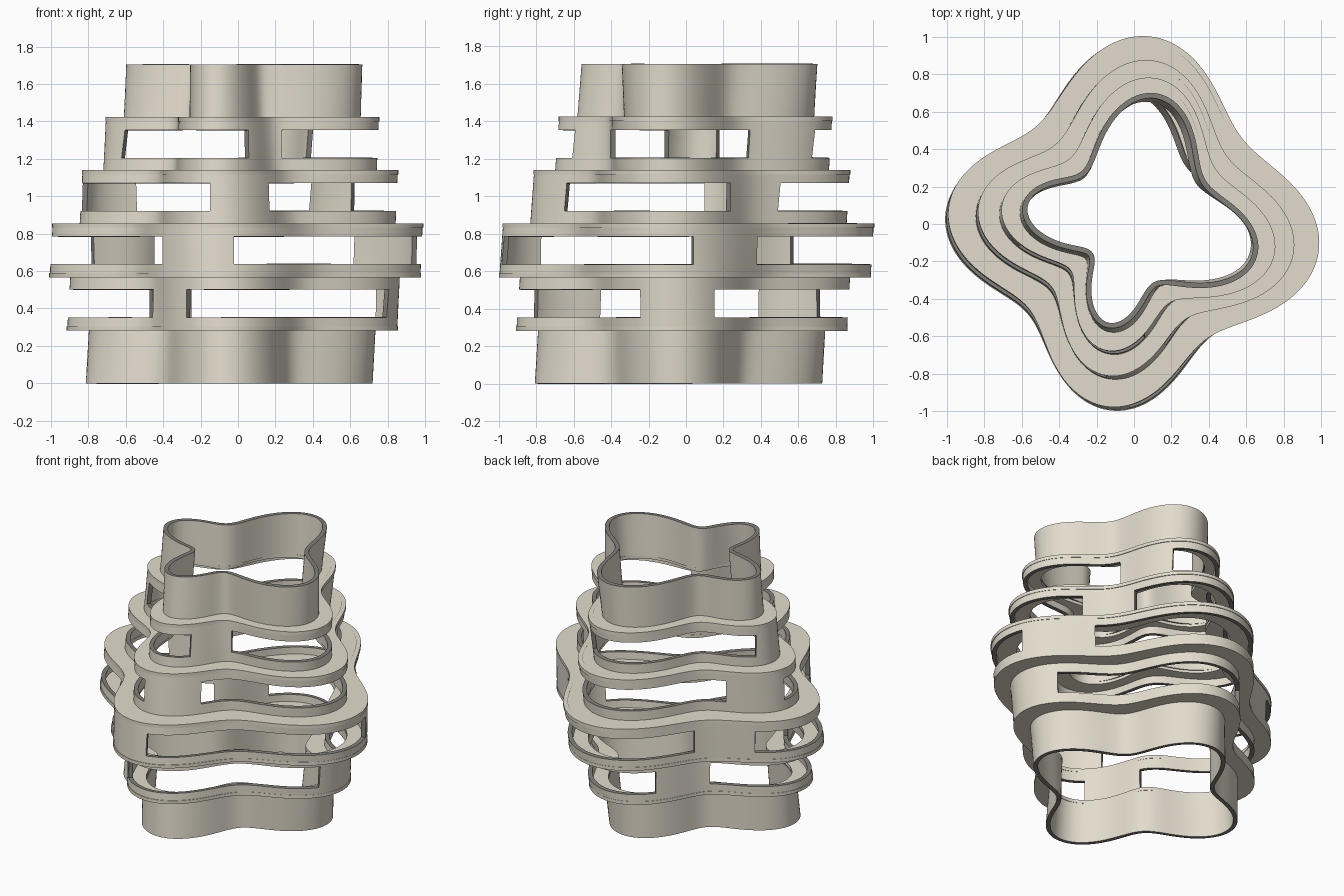
import bpy, bmesh
from math import cos, sin, radians, pi

cube = bpy.data.objects.get("Cube")
if cube:
    bpy.data.objects.remove(cube, do_unlink=True)

STEPS = 240            # segments around each outline
HEIGHT = 1.705
TIER = HEIGHT / 6
WALL = 0.028
PLATE = 0.02
LIP = 0.003            # how far a ledge covers the wall rims
MEAN = [0.634, 0.75, 0.86, 0.715, 0.603, 0.506]   # mean radius per tier
LOBE = 0.133
LEAN = 0.14
AXIS = (-0.047, -0.04)


def flat_material(name, colour):
    mat = bpy.data.materials.new(name)
    mat.use_nodes = True
    mat.diffuse_color = colour
    mat.node_tree.nodes["Principled BSDF"].inputs["Base Color"].default_value = colour
    return mat


stone = flat_material("warm_grey", (0.76, 0.715, 0.605, 1))
edge = flat_material("dark_edge", (0.22, 0.21, 0.19, 1))


def outline(tier, i, z, inset=0.0):
    """Point on the four-lobed outline, leaning and twisting with height."""
    a = 2 * pi * i / STEPS
    t = z / HEIGHT
    twist = radians(1 + 11 * t)
    lean = LEAN * t * cos(a - pi / 4)
    r = MEAN[tier] + LOBE * cos(4 * (a + twist)) + lean - inset
    return (AXIS[0] + r * cos(a), AXIS[1] + r * sin(a), z)


def finish(name, bm, wall=0):
    mesh = bpy.data.meshes.new(name)
    bm.to_mesh(mesh)
    bm.free()
    obj = bpy.data.objects.new(name, mesh)
    bpy.context.collection.objects.link(obj)
    mesh.materials.append(stone)
    bpy.ops.object.select_all(action='DESELECT')
    obj.select_set(True)
    bpy.context.view_layer.objects.active = obj
    if wall:
        # cut edges of the wall take the dark colour
        mesh.materials.append(edge)
        mod = obj.modifiers.new("wall", 'SOLIDIFY')
        mod.thickness = wall
        mod.offset = -1
        mod.material_offset_rim = 1
        bpy.ops.object.modifier_apply(modifier=mod.name)
    bpy.ops.object.shade_smooth_by_angle(angle=radians(35))


def is_pillar(tier, i):
    """Three pillars per tier, stepping round by 18 degrees each tier."""
    deg = (i + 0.5) * 360 / STEPS - 18 * (tier - 1)
    return abs((deg + 60) % 120 - 60) < 13


def tier_wall(tier):
    base = tier * TIER
    windowed = 0 < tier < 5
    levels = [0, 0.068, 0.217, TIER] if windowed else [0, TIER]
    bm = bmesh.new()
    rows = [[bm.verts.new(outline(tier, i, base + h)) for i in range(STEPS)]
            for h in levels]
    for k in range(len(rows) - 1):
        for i in range(STEPS):
            if windowed and k == 1 and not is_pillar(tier, i):
                continue
            j = (i + 1) % STEPS
            bm.faces.new((rows[k][i], rows[k][j], rows[k + 1][j], rows[k + 1][i]))
    kind = "window_tier" if windowed else ("base_tube" if tier == 0 else "top_tube")
    finish(f"{kind}_{tier}", bm, WALL)


def ledge(lower):
    """Flat ring joining a tier to the next one up."""
    z = (lower + 1) * TIER
    big, small = sorted((lower, lower + 1), key=lambda k: -MEAN[k])
    z0, z1 = (z - PLATE, z + LIP) if big == lower else (z - LIP, z + PLATE)
    bm = bmesh.new()
    rings = []
    for i in range(STEPS):
        ox, oy, _ = outline(big, i, z, -LIP)
        ix, iy, _ = outline(small, i, z, WALL + LIP)
        rings.append([bm.verts.new(p) for p in
                      ((ox, oy, z0), (ox, oy, z1), (ix, iy, z1), (ix, iy, z0))])
    for i in range(STEPS):
        a, b = rings[i], rings[(i + 1) % STEPS]
        for k in range(4):
            m = (k + 1) % 4
            bm.faces.new((a[k], b[k], b[m], a[m]))
    bmesh.ops.recalc_face_normals(bm, faces=bm.faces)
    finish(f"ledge_{lower}", bm)


for n in range(6):
    tier_wall(n)
for n in range(5):
    ledge(n)
